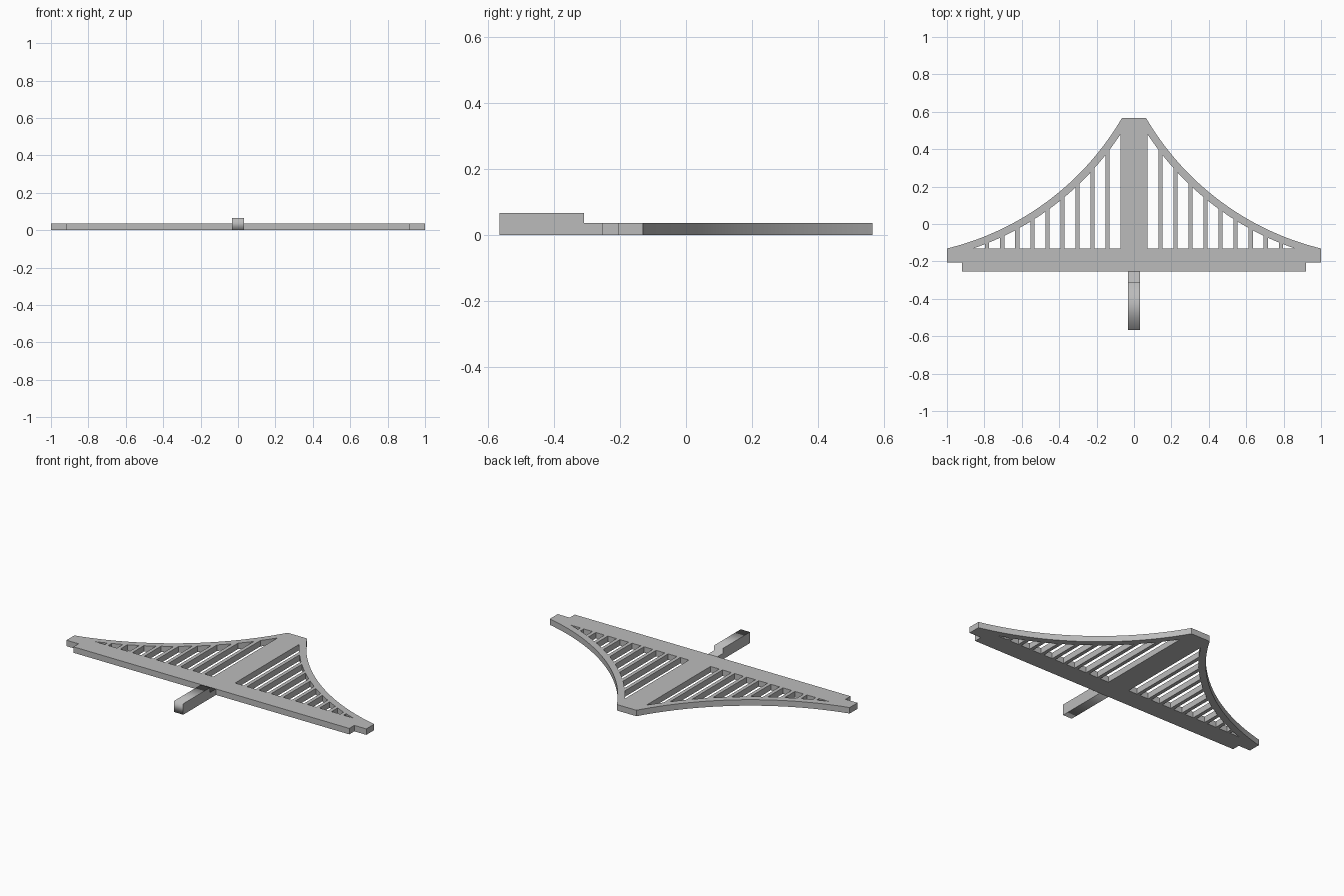
import bpy, bmesh, math
from mathutils import Vector

cube = bpy.data.objects.get("Cube")
if cube:
    bpy.data.objects.remove(cube, do_unlink=True)

THICK = 0.036
DECK_TOP, DECK_LOW, RAIL_LOW = -0.131, -0.206, -0.254
TOWER = 0.072
BAR, PITCH, FIRST_BAR, BARS = 0.022, 0.0805, 0.141, 9

grey = bpy.data.materials.new("light grey")
grey.use_nodes = True
grey.diffuse_color = (0.5, 0.5, 0.5, 1)
grey.node_tree.nodes["Principled BSDF"].inputs["Base Color"].default_value = (0.5, 0.5, 0.5, 1)

# Cable arc: centre and radius from its two end points and its half angle
tip, end = Vector((0.065, 0.566)), Vector((1.0, DECK_TOP))
half = math.radians(23)
chord = end - tip
radius = chord.length / 2 / math.sin(half)
normal = Vector((-chord.y, chord.x)).normalized()
centre = (tip + end) / 2 + normal * radius * math.cos(half)
inner = radius + 0.039


def arc_y(x, r):
    return centre.y - math.sqrt(r * r - (x - centre.x) ** 2)


def arc_points(x0, x1, r, n):
    xs = [x0 + (x1 - x0) * i / n for i in range(n + 1)]
    return [(x, arc_y(x, r)) for x in xs]


def mirrored(points):
    return [(-x, y) for x, y in reversed(points)]


def extruded_panel(name, loops, depth):
    """Fill nested outlines (inner ones become holes) and give them depth."""
    curve = bpy.data.curves.new(name, "CURVE")
    curve.dimensions = "2D"
    curve.fill_mode = "BOTH"
    curve.extrude = depth / 2
    for points in loops:
        spline = curve.splines.new("POLY")
        spline.points.add(len(points) - 1)
        for p, (x, y) in zip(spline.points, points):
            p.co = (x, y, 0, 1)
        spline.use_cyclic_u = True
    temp = bpy.data.objects.new(name + "_outline", curve)
    bpy.context.collection.objects.link(temp)
    graph = bpy.context.evaluated_depsgraph_get()
    mesh = bpy.data.meshes.new_from_object(temp.evaluated_get(graph))
    bpy.data.objects.remove(temp, do_unlink=True)
    bm = bmesh.new()
    bm.from_mesh(mesh)
    bmesh.ops.remove_doubles(bm, verts=bm.verts, dist=1e-5)
    bmesh.ops.recalc_face_normals(bm, faces=bm.faces)
    bm.to_mesh(mesh)
    bm.free()
    mesh.materials.clear()
    mesh.materials.append(grey)
    mesh.name = name
    obj = bpy.data.objects.new(name, mesh)
    bpy.context.collection.objects.link(obj)
    return obj


# Bridge outline: cable, deck end and stepped lower rail, mirrored
side = arc_points(tip.x, end.x, radius, 40)
side += [(1.0, DECK_LOW), (0.92, DECK_LOW), (0.92, RAIL_LOW)]
loops = [side + mirrored(side)]

# Openings between the hangers, under the cable
inner_end = centre.x - math.sqrt(inner ** 2 - (centre.y - DECK_TOP) ** 2)
left = TOWER
for i in range(BARS + 1):
    bar = FIRST_BAR + i * PITCH
    if i < BARS:
        right = bar - BAR / 2
        window = arc_points(left, right, inner, 4) + [(right, DECK_TOP), (left, DECK_TOP)]
    else:
        window = arc_points(left, inner_end, inner, 4) + [(left, DECK_TOP)]
    loops += [window, mirrored(window)]
    left = bar + BAR / 2

bridge = extruded_panel("bridge_panel", loops, THICK)
bridge.location.z = THICK / 2
bridge.data.shade_smooth()
bridge.data.set_sharp_from_angle(angle=math.radians(20))

# Stem: stepped side profile, turned upright to run along y
profile = [(-0.566, 0), (RAIL_LOW, 0), (RAIL_LOW, THICK),
           (-0.309, THICK), (-0.309, 0.066), (-0.566, 0.066)]
stem = extruded_panel("stem", [profile], 0.062)
stem.rotation_euler = (math.pi / 2, 0, math.pi / 2)
